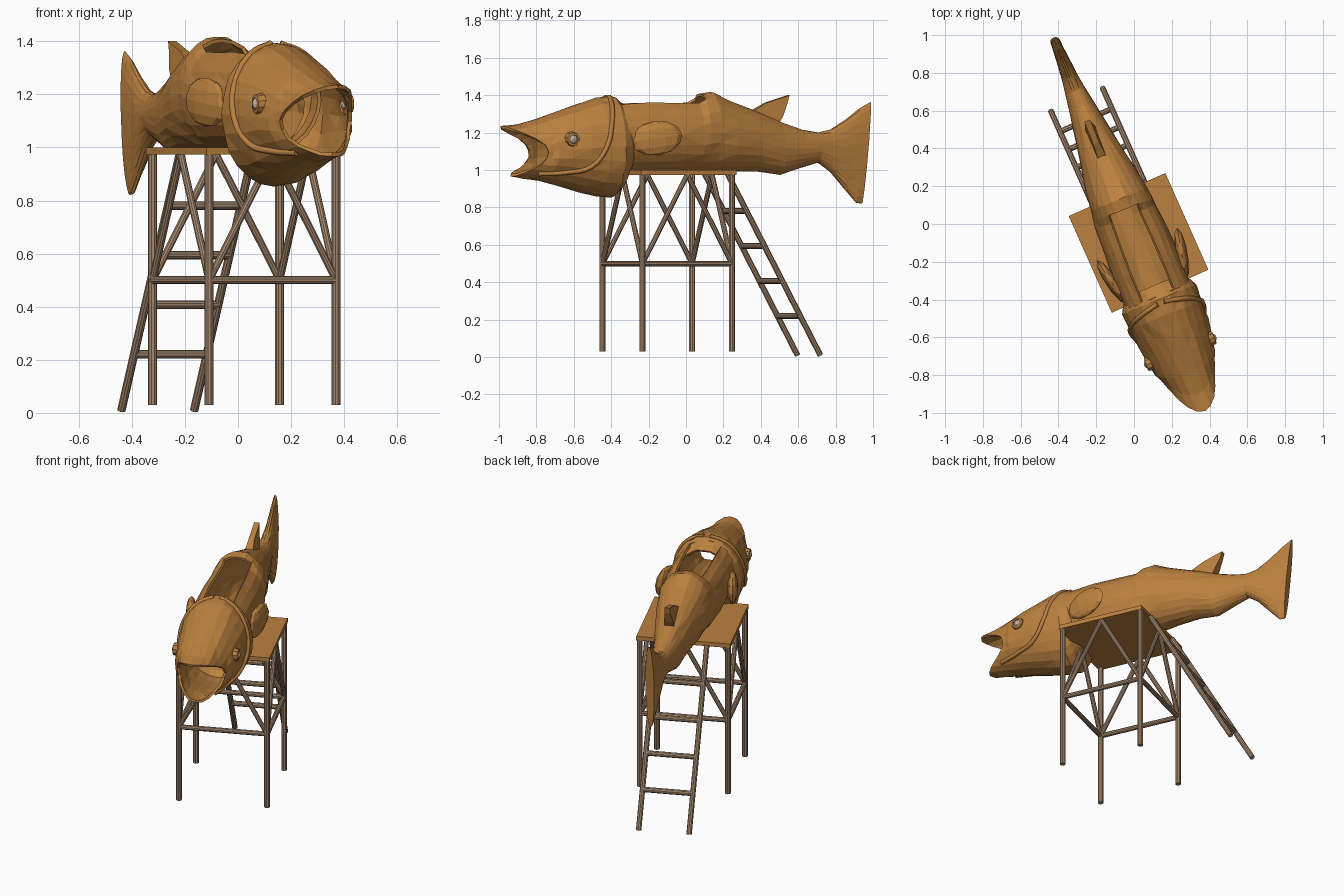
import bpy, bmesh, random
from math import sin, cos, pi, radians
from mathutils import Matrix, Vector

random.seed(4)
cube = bpy.data.objects.get("Cube")
if cube:
    bpy.data.objects.remove(cube)


def material(name, rgb):
    m = bpy.data.materials.new(name)
    m.use_nodes = True
    m.diffuse_color = (*rgb, 1)
    bsdf = m.node_tree.nodes["Principled BSDF"]
    bsdf.inputs["Base Color"].default_value = (*rgb, 1)
    bsdf.inputs["Roughness"].default_value = 0.8
    return m


BROWN = material("orange brown", (0.50, 0.22, 0.05))
POLE = material("weathered wood", (0.38, 0.25, 0.16))
EYE = material("pale eye", (0.55, 0.47, 0.38))

FISH = Matrix.Translation((-0.027, 0, 0)) @ Matrix.Rotation(radians(22), 4, "Z")
STAND = Matrix.Translation((0.024, -0.10, 0)) @ Matrix.Rotation(radians(24), 4, "Z")


def add(name, bm, mat, frame):
    bmesh.ops.recalc_face_normals(bm, faces=bm.faces)
    me = bpy.data.meshes.new(name)
    bm.to_mesh(me)
    bm.free()
    me.materials.append(mat)
    ob = bpy.data.objects.new(name, me)
    ob.matrix_world = frame
    bpy.context.collection.objects.link(ob)
    return ob


def ring_point(ring, a):
    """Point at angle a from the top of an oval section, with notch and slant."""
    s, top, bot, half, notch, slant = ring
    return Vector((half * sin(a),
                   -(s - notch * sin(a) ** 2 - slant * (1 - cos(a)) / 2),
                   (top + bot) / 2 + (top - bot) / 2 * cos(a)))


def surface(rings, s, a):
    for r, q in zip(rings, rings[1:]):
        if r[0] <= s <= q[0]:
            t = (s - r[0]) / (q[0] - r[0])
            return ring_point([u + (v - u) * t for u, v in zip(r, q)], a)


def loft(name, rings, cap=False, hole=None, n=24):
    """Thin, faceted shell through the sections; hole drops faces on the back."""
    bm = bmesh.new()
    loops = []
    for r in rings:
        wob = 0.02 * r[3]
        loops.append([bm.verts.new(ring_point(r, 2 * pi * i / n) + Vector(
            [random.uniform(-wob, wob) for _ in range(3)])) for i in range(n)])
    for r, q, A, B in zip(rings, rings[1:], loops, loops[1:]):
        for i in range(n):
            from_top = min(i + 0.5, n - i - 0.5) * 2 * pi / n
            mid = (r[0] + q[0]) / 2
            if hole and hole[0] < mid < hole[1] and from_top < hole[2]:
                continue
            j = (i + 1) % n
            bm.faces.new((A[i], A[j], B[j], B[i]))
    if cap:
        bm.faces.new(loops[0])
    loose = [v for v in bm.verts if not v.link_faces]
    bmesh.ops.delete(bm, geom=loose, context="VERTS")
    bmesh.ops.triangulate(bm, faces=bm.faces)
    ob = add(name, bm, BROWN, FISH)
    mod = ob.modifiers.new("shell", "SOLIDIFY")
    mod.thickness = 0.014
    mod.offset = -1


# Fish body, from tail fin to gills: (station, top, bottom, half width, notch, slant)
body = [(-1.065, 1.365, 0.82, 0.026, 0, -0.05),
        (-1.0, 1.33, 0.825, 0.03, 0, -0.02),
        (-0.92, 1.27, 0.89, 0.036, 0, 0),
        (-0.83, 1.215, 0.99, 0.045, 0, 0),
        (-0.76, 1.20, 1.04, 0.055, 0, 0),
        (-0.67, 1.215, 1.015, 0.07, 0, 0),
        (-0.54, 1.26, 0.975, 0.092, 0, 0),
        (-0.4, 1.315, 0.995, 0.118, 0, 0),
        (-0.24, 1.375, 0.99, 0.148, 0, 0),
        (-0.14, 1.42, 0.985, 0.16, 0, 0),
        (-0.08, 1.41, 0.985, 0.168, 0, 0),
        (-0.04, 1.385, 0.985, 0.172, 0, 0),
        (0.1, 1.385, 0.985, 0.182, 0, 0),
        (0.25, 1.385, 0.985, 0.186, 0, 0),
        (0.41, 1.38, 0.985, 0.184, 0, 0),
        (0.46, 1.37, 0.99, 0.18, 0, 0)]
loft("fish_body", body, cap=True, hole=(-0.08, 0.41, radians(30)))

# Head with flared gill covers and a gaping mouth
head = [(0.35, 1.345, 0.99, 0.165, 0, 0),
        (0.39, 1.365, 0.89, 0.19, 0, 0),
        (0.43, 1.395, 0.85, 0.21, 0, 0),
        (0.52, 1.385, 0.86, 0.208, 0, 0),
        (0.62, 1.355, 0.88, 0.2, 0, 0),
        (0.74, 1.315, 0.915, 0.185, 0.01, 0),
        (0.86, 1.275, 0.94, 0.172, 0.06, 0.01),
        (0.97, 1.245, 0.955, 0.155, 0.13, 0.03),
        (1.07, 1.235, 0.965, 0.145, 0.19, 0.06)]
loft("fish_head", head)

# Gill ridges and eyes on both sides
ridge = [(0.45, 5), (0.47, 30), (0.5, 60), (0.54, 90),
         (0.62, 115), (0.75, 130), (0.95, 145)]
for side, label in ((1, "left"), (-1, "right")):
    cu = bpy.data.curves.new(label + "_gill_ridge", "CURVE")
    cu.dimensions = "3D"
    cu.bevel_depth = 0.013
    cu.bevel_resolution = 1
    cu.resolution_u = 4
    cu.use_fill_caps = True
    sp = cu.splines.new("BEZIER")
    sp.bezier_points.add(len(ridge) - 1)
    for p, (s, deg) in zip(sp.bezier_points, ridge):
        p.co = surface(head, s, side * radians(deg))
        p.handle_left_type = p.handle_right_type = "AUTO"
    cu.materials.append(BROWN)
    ob = bpy.data.objects.new(label + "_gill_ridge", cu)
    ob.matrix_world = FISH
    bpy.context.collection.objects.link(ob)

    at = surface(head, 0.735, side * radians(76))
    bm = bmesh.new()
    bmesh.ops.create_icosphere(bm, subdivisions=2, radius=0.026,
                               matrix=Matrix.Translation(at))
    add(label + "_eye", bm, EYE, FISH)

    # Socket ring around the eye
    bm = bmesh.new()
    turn = Matrix.Translation(at) @ Matrix.Rotation(side * radians(90), 4, "Y")
    loops = []
    for rad, h in ((0.042, -0.015), (0.036, 0.014), (0.024, 0.016), (0.02, -0.01)):
        loops.append([bm.verts.new(turn @ Vector((rad * cos(k * pi / 5),
                      rad * sin(k * pi / 5), h))) for k in range(10)])
    for A, B in zip(loops, loops[1:]):
        for k in range(10):
            m = (k + 1) % 10
            bm.faces.new((A[k], A[m], B[m], B[k]))
    add(label + "_eye_socket", bm, BROWN, FISH)

    # Rounded side fin, flaring out toward the tail
    bm = bmesh.new()
    bmesh.ops.create_uvsphere(bm, u_segments=10, v_segments=6, radius=1)
    place = (Matrix.Translation((side * 0.2, -0.25, 1.17))
             @ Matrix.Rotation(side * radians(-12), 4, "Z")
             @ Matrix.Rotation(radians(8), 4, "X")
             @ Matrix.Diagonal((0.032, 0.14, 0.092, 1)))
    bmesh.ops.transform(bm, matrix=place, verts=bm.verts)
    add(label + "_side_fin", bm, BROWN, FISH)

# Swept fin on the back
bm = bmesh.new()
outline = [(0.33, 1.29), (0.46, 1.36), (0.59, 1.40), (0.58, 1.36), (0.55, 1.29), (0.52, 1.24)]
cols = [[bm.verts.new((x * (0.6 if z > 1.35 else 1), y, z)) for y, z in outline]
        for x in (-0.028, 0.028)]
bm.faces.new(cols[0])
bm.faces.new(cols[1])
for i in range(len(outline)):
    j = (i + 1) % len(outline)
    bm.faces.new((cols[0][i], cols[0][j], cols[1][j], cols[1][i]))
add("back_fin", bm, BROWN, FISH)

# Platform
bm = bmesh.new()
bmesh.ops.create_cube(bm, size=1, matrix=Matrix.Translation((0, 0, 0.987))
                      @ Matrix.Diagonal((0.56, 0.56, 0.026, 1)))
add("platform", bm, BROWN, STAND)


def pole(name, a, b, r=0.016):
    a, b = Vector(a), Vector(b)
    bm = bmesh.new()
    rot = (b - a).to_track_quat("Z", "Y").to_matrix().to_4x4()
    bmesh.ops.create_cone(bm, cap_ends=True, segments=10, radius1=r, radius2=r,
                          depth=(b - a).length,
                          matrix=Matrix.Translation((a + b) / 2) @ rot)
    add(name, bm, POLE, STAND)


# Legs, rails and braces of the stand
H = 0.262
corners = [Vector((x * H, y * H, 0)) for x, y in ((-1, -1), (1, -1), (1, 1), (-1, 1))]
up = Vector((0, 0, 1))
for i, c in enumerate(corners):
    d = corners[(i + 1) % 4]
    peak = (c + d) / 2 + up * 0.975
    pole(f"leg_{i}", c + up * 0.03, c + up * 0.98, 0.017)
    pole(f"rail_{i}", c + up * 0.5, d + up * 0.5, 0.015)
    pole(f"brace_{i}_a", c + up * 0.5, peak, 0.014)
    pole(f"brace_{i}_b", d + up * 0.5, peak, 0.014)


# Ladder leaning on the back edge
def ladder(x, z):
    return Vector((x, 0.83 - 0.56 * z, z))


left_x, right_x = -0.14, 0.16
for name, x in (("ladder_rail_right", left_x), ("ladder_rail_left", right_x)):
    pole(name, ladder(x, 0.01), ladder(x, 0.98))
for k in range(4):
    z = 0.22 + 0.187 * k
    pole(f"ladder_rung_{k}", ladder(left_x, z), ladder(right_x, z))
